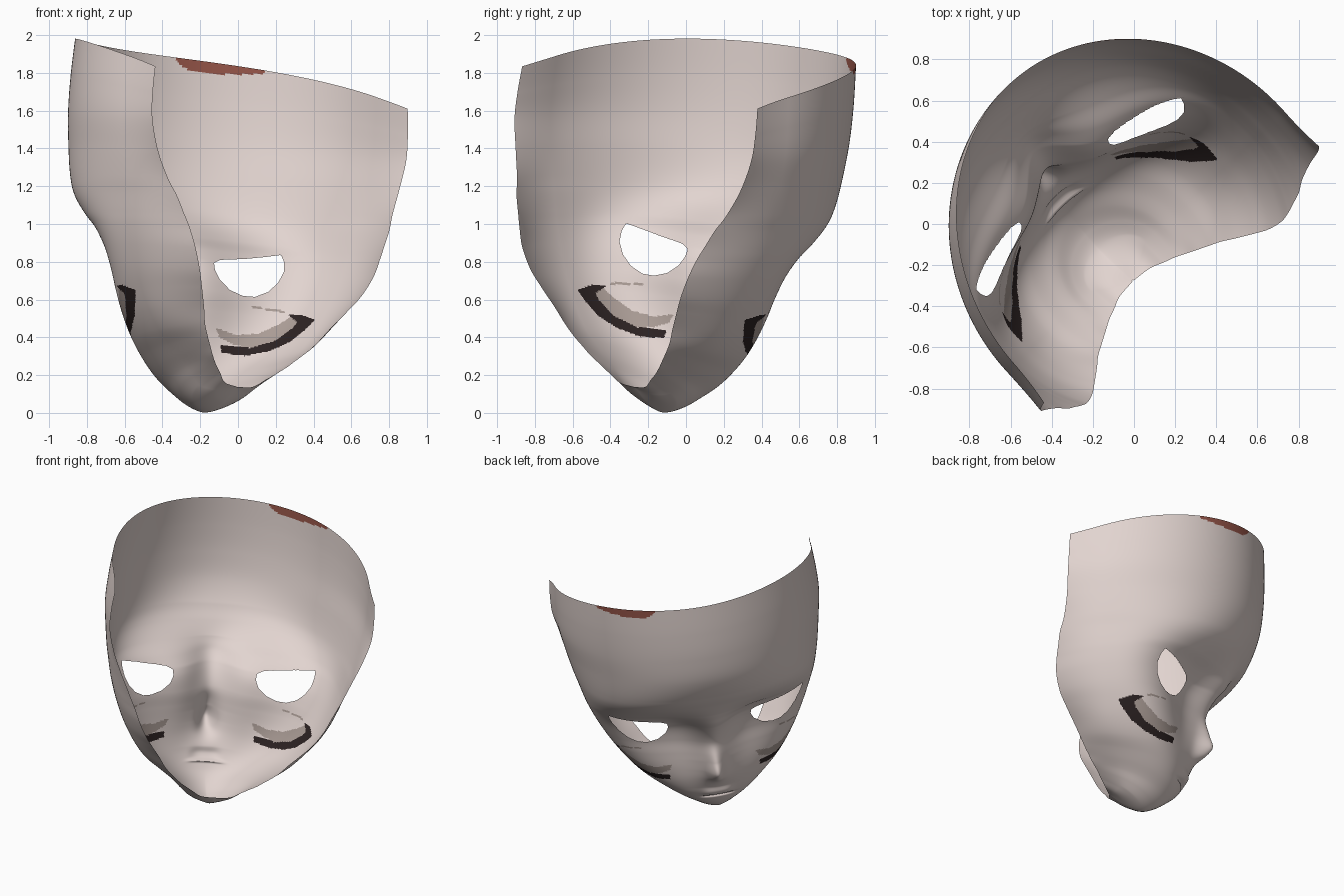
import bpy, bmesh, math
from mathutils import Matrix, Vector
from mathutils.geometry import intersect_point_line

if "Cube" in bpy.data.objects:
    bpy.data.objects.remove(bpy.data.objects["Cube"])

# Mask local axes: x across the face, y out of the face, z up.
# Rows: front height, front depth, edge height, edge depth, edge half width, widest half width, squareness
ROWS = [
    (.112, -.195, .114, -.20, .004, .004, 2.0),
    (.025, -.09, .125, -.21, .10, .10, 2.0),
    (-.022, .02, .17, -.235, .165, .17, 2.0),
    (-.005, .12, .21, -.255, .22, .235, 2.0),
    (.045, .21, .25, -.28, .27, .29, 2.0),
    (.11, .28, .29, -.30, .31, .35, 2.1),
    (.20, .325, .34, -.325, .36, .42, 2.25),
    (.31, .345, .40, -.35, .41, .51, 2.4),
    (.43, .350, .48, -.385, .46, .59, 2.55),
    (.55, .350, .58, -.43, .53, .66, 2.6),
    (.66, .352, .67, -.465, .59, .715, 2.6),
    (.78, .38, .78, -.48, .65, .765, 2.65),
    (.88, .46, .88, -.47, .695, .80, 2.65),
    (.955, .58, .95, -.455, .73, .82, 2.55),
    (1.05, .71, 1.04, -.435, .775, .842, 2.4),
    (1.15, .80, 1.13, -.40, .82, .865, 2.2),
    (1.31, .87, 1.27, -.37, .88, .893, 2.03),
    (1.50, .90, 1.43, -.355, .925, .918, 1.98),
    (1.70, .91, 1.57, -.345, .93, .917, 1.98),
    (1.91, .91, 1.71, -.336, .92, .905, 1.98)]
# Nose and brow: height, broad swell, narrow tip
RIDGE = [(.15, 0, 0), (.25, .02, 0), (.306, .045, .015), (.364, .07, .07), (.42, .088, .096), (.5, .105, .06),
         (.64, .125, .012), (.81, .178, 0), (.88, .178, 0), (.955, .10, 0), (1.05, .03, 0), (1.15, 0, 0)]
# Outlines as seen from the front (x, z) on one cheek; the other cheek is its mirror image
EYE = [(-.127, .794), (-.095, .81), (.037, .815), (.143, .825), (.228, .836), (.243, .80), (.243, .746), (.212, .688),
       (.159, .64), (.09, .614), (.026, .619), (-.042, .65), (-.095, .704), (-.122, .757)]
CRESCENT = [(-.095, .36), (.063, .344), (.196, .381), (.291, .45), (.312, .481), (.26, .524), (.34, .518),
            (.407, .492), (.354, .439), (.275, .376), (.17, .328), (.037, .302), (-.085, .317)]
SHADE = [(-.116, .45), (-.016, .413), (.106, .418), (.212, .466), (.28, .508), (.312, .481), (.291, .45),
         (.196, .381), (.063, .344), (-.02, .36), (-.10, .40)]
DASHES = [[(.074, .568), (.127, .563), (.127, .55), (.08, .553)],
          [(.143, .555), (.20, .552), (.25, .536), (.25, .526), (.19, .538), (.143, .543)]]
RIM_PATCH = [(-.333, 1.95), (-.333, 1.875), (-.29, 1.825), (-.175, 1.798), (-.016, 1.79), (.127, 1.795),
             (.165, 1.825), (.165, 1.95)]
# Turn and lean of the mask
POSE = (Matrix.Rotation(math.radians(43), 4, 'Z') @ Matrix.Rotation(math.radians(7), 4, 'Y')
        @ Matrix.Translation((-.208, 0, 0)))
BACK = POSE.inverted()


def spline(table, k):
    """Catmull-Rom through the rows of a table."""
    i = min(int(k), len(table) - 2)
    f = k - i
    p = [table[max(0, min(len(table) - 1, i + o))] for o in (-1, 0, 1, 2)]
    return [.5 * (2 * b + (c - a) * f + (2 * a - 5 * b + 4 * c - d) * f * f + (3 * b - a - 3 * c + d) * f ** 3)
            for a, b, c, d in zip(*p)]


def ridge(x, z):
    wide = .165 + .5 * max(0, z - .82)
    for i in range(len(RIDGE) - 1):
        z0, z1 = RIDGE[i][0], RIDGE[i + 1][0]
        if z0 <= z < z1:
            _, broad, tip = spline(RIDGE, i + (z - z0) / (z1 - z0))
            return broad * math.exp(-(x / wide) ** 2) + tip * math.exp(-(x / .058) ** 2)
    return 0


def bump(x, z, cz, sx, sz):
    return math.exp(-(x / sx) ** 4 - ((z - cz) / sz) ** 2)


def point(row, t):
    zf, yf, ze, ye, xe, wide, n = row
    y0 = min(-.1, (yf + ye) / 2)
    a = abs(t)
    if a < .75:                       # rounded front
        p = a / .75 * math.pi / 2
        c, s = max(0, math.cos(p)), math.sin(p)
        r = (c ** n + s ** n) ** (-1 / n)
        x, y = wide * r * s, y0 + (yf - y0) * r * c
    else:                             # sides running back to the open edge
        s = (a - .75) / .25
        x, y = wide + (xe - wide) * s * s, y0 + (ye - y0) * s
    f = max(0, min(1, (yf - y) / (yf - ye)))
    e = max(0, min(1, (zf + .02) / .55))
    z = zf + (ze - zf) * f ** (.7 + e * e * (3 - 2 * e))               # jaw rises in a V
    if y > 0:
        y += ridge(x, z) + .018 * bump(x, z, .205, .10, .035)          # nose, lips
        y -= .020 * bump(x, z, .165, .12, .009)                        # mouth line
    return Vector((math.copysign(x, t), y, z))


def inside(poly, p):
    hit = False
    for (x0, z0), (x1, z1) in zip(poly, poly[1:] + poly[:1]):
        if (z0 > p.z) != (z1 > p.z) and p.x < x0 + (p.z - z0) * (x1 - x0) / (z1 - z0):
            hit = not hit
    return hit


def front_view(co):
    """Position after folding both halves onto one cheek and posing."""
    return POSE @ Vector((abs(co.x), co.y, co.z))


def snap(poly, p):
    """Nearest point on an outline, depth kept."""
    q, best = Vector((p.x, 0, p.z)), None
    for a, b in zip(poly, poly[1:] + poly[:1]):
        a, b = Vector((a[0], 0, a[1])), Vector((b[0], 0, b[1]))
        r = a.lerp(b, max(0, min(1, intersect_point_line(q, a, b)[1])))
        if best is None or (r - q).length < (best - q).length:
            best = r
    return Vector((best.x, p.y, best.z))


def material(name, rgb):
    m = bpy.data.materials.new(name)
    m.diffuse_color = (*rgb, 1)
    m.use_nodes = True
    m.node_tree.nodes["Principled BSDF"].inputs["Base Color"].default_value = m.diffuse_color
    return m


# Face sheet
NR, NC = 320, 400
bm = bmesh.new()
grid = []
for i in range(NR + 1):
    row = spline(ROWS, i / NR * (len(ROWS) - 1))
    grid.append([bm.verts.new(point(row, 2 * j / NC - 1)) for j in range(NC + 1)])
for i in range(NR):
    for j in range(NC):
        bm.faces.new((grid[i][j], grid[i + 1][j], grid[i + 1][j + 1], grid[i][j + 1]))

# Painted marks and eye openings
holes = []
for f in bm.faces:
    f.smooth = True
    co = f.calc_center_median()
    p = front_view(co)
    if -.35 < p.x < .45:
        if .6 < p.z < .85 and inside(EYE, p):
            holes.append(f)
        elif .29 < p.z < .58:
            if inside(CRESCENT, p):
                f.material_index = 1
            elif inside(SHADE, p) or any(inside(d, p) for d in DASHES):
                f.material_index = 2
        elif co.x > 0 and p.z > 1.78 and inside(RIM_PATCH, p):
            f.material_index = 3
bmesh.ops.delete(bm, geom=holes, context='FACES')

# Clean eye rims: pull the border onto the outline, then even out its depth
rim = [v for v in bm.verts if v.is_boundary and v.co.y > 0 and .55 < v.co.z < 1]
posed = {v: snap(EYE, front_view(v.co)) for v in rim}
for _ in range(4):
    depth = {}
    for v in rim:
        near = [posed[e.other_vert(v)].y for e in v.link_edges if e.is_boundary and e.other_vert(v) in posed]
        depth[v] = (posed[v].y + sum(near)) / (1 + len(near))
    for v in rim:
        posed[v].y = depth[v]
for v in rim:
    q = BACK @ posed[v]
    v.co = (math.copysign(q.x, v.co.x), q.y, q.z)

bm.transform(POSE)
mesh = bpy.data.meshes.new("face_mask")
bm.to_mesh(mesh)
bm.free()
for name, rgb in (("pale skin", (.76, .66, .63)), ("dark crescent", (.025, .016, .016)),
                  ("grey shade", (.40, .33, .30)), ("red brown", (.30, .09, .065))):
    mesh.materials.append(material(name, rgb))
bpy.context.collection.objects.link(bpy.data.objects.new("face_mask", mesh))
